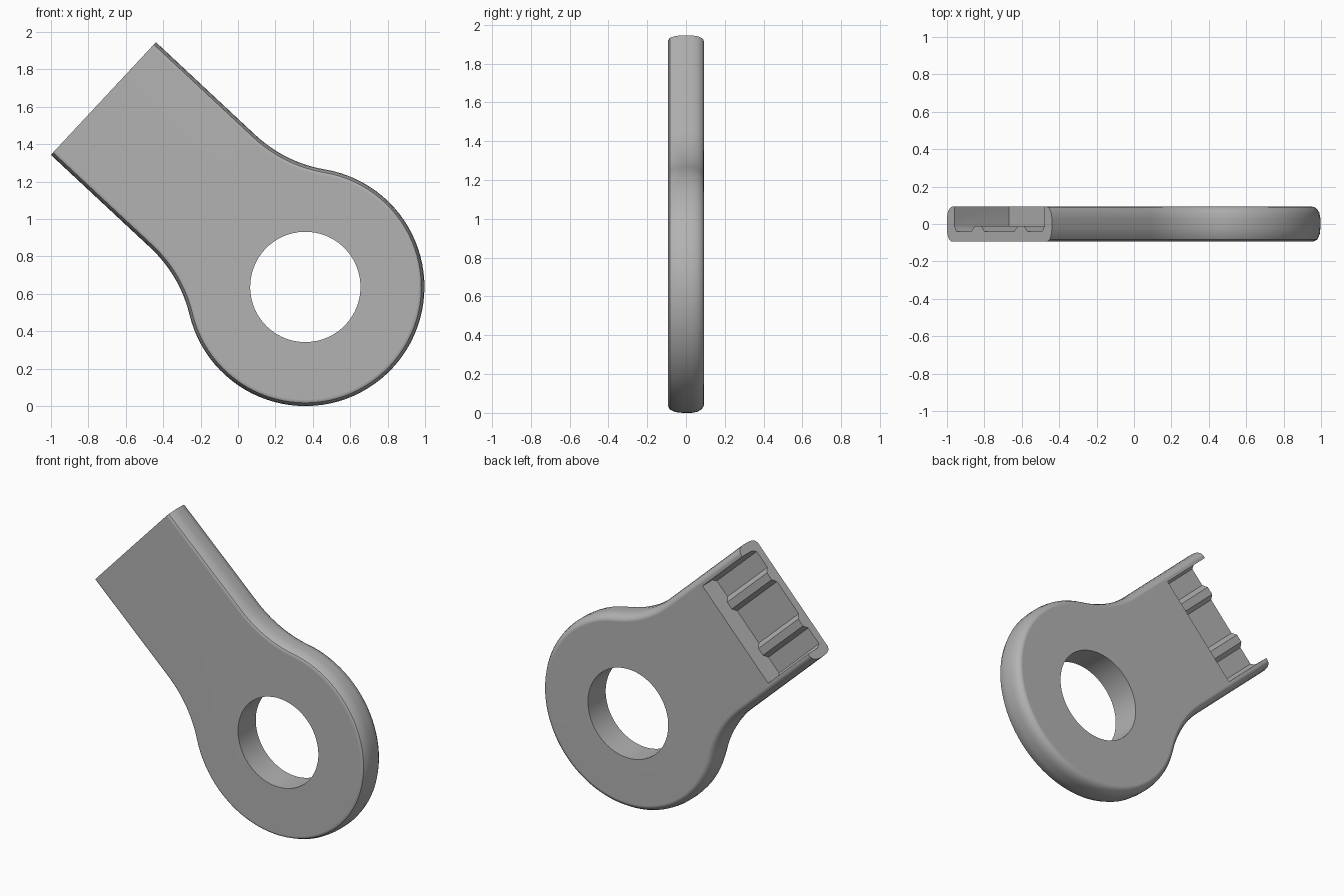
import bpy, bmesh, math
from mathutils import Vector

cube = bpy.data.objects.get("Cube")
if cube:
    bpy.data.objects.remove(cube, do_unlink=True)

# Main dimensions: u runs from the eye towards the strap end, v across it
RING, HOLE, HALF, END, FILLET = 0.637, 0.295, 0.412, 1.477, 0.72
RECESS = 1.077
CENTRE = Vector((0.36, 0, RING))
U = Vector((-0.731, 0, 0.682))
V = Vector((0.682, 0, 0.731))
Y = Vector((0, 1, 0))


def place(u, v, y):
    return CENTRE + U * u + V * v + Y * y


grey = bpy.data.materials.new("plain_grey")
grey.use_nodes = True
colour = (0.45, 0.45, 0.45, 1)
grey.diffuse_color = colour
grey.node_tree.nodes["Principled BSDF"].inputs["Base Color"].default_value = colour


def loft(name, loops):
    """Closed solid through equal-length loops of points."""
    bm = bmesh.new()
    rings = [[bm.verts.new(p) for p in loop] for loop in loops]
    for a, b in zip(rings, rings[1:]):
        for i in range(len(a)):
            j = (i + 1) % len(a)
            bm.faces.new((a[i], a[j], b[j], b[i]))
    bm.faces.new(rings[0])
    bm.faces.new(rings[-1])
    bmesh.ops.recalc_face_normals(bm, faces=bm.faces)
    mesh = bpy.data.meshes.new(name)
    bm.to_mesh(mesh)
    bm.free()
    mesh.materials.append(grey)
    ob = bpy.data.objects.new(name, mesh)
    bpy.context.collection.objects.link(ob)
    return ob


def outline(inset):
    """Round eye, concave neck and straight strap, moved in by inset."""
    ring, fillet, half = RING - inset, FILLET + inset, HALF - inset
    neck_v = HALF + FILLET
    neck_u = math.sqrt((RING + FILLET) ** 2 - neck_v ** 2)
    tangent = math.atan2(neck_v, neck_u)
    side = []
    for i in range(33):
        a = math.pi + (tangent - math.pi) * i / 32
        side.append((ring * math.cos(a), ring * math.sin(a)))
    for i in range(1, 13):
        a = math.pi + tangent + (math.pi / 2 - tangent) * i / 12
        side.append((neck_u + fillet * math.cos(a), neck_v + fillet * math.sin(a)))
    side.append((END, half))
    return side + [(u, -v) for u, v in reversed(side[1:])]


# Body: rounded edge section as (depth, inset)
edge = [(-0.093, 0.035), (-0.083, 0.017), (-0.055, 0.004), (-0.02, 0),
        (0.03, 0), (0.06, 0.006), (0.08, 0.018), (0.09, 0.032), (0.093, 0.045)]
body = loft("lug_body", [[place(u, v, y) for u, v in outline(inset)]
                         for y, inset in edge])

# Round hole through the eye
circle = [(HOLE * math.cos(math.tau * i / 64), HOLE * math.sin(math.tau * i / 64))
          for i in range(64)]
hole = loft("hole_cutter", [[place(u, v, y) for u, v in circle] for y in (-0.3, 0.3)])

# Open recess in the back of the strap, leaving two ribs on its floor
section = [(0.353, 0.3), (0.353, -0.01), (0.335, -0.04), (0.22, -0.04),
           (0.193, -0.01), (0.143, -0.01), (0.117, -0.04)]
section += [(-v, y) for v, y in reversed(section)]
recess = loft("recess_cutter", [[place(u, v, y) for v, y in section]
                                for u in (RECESS, END + 0.2)])

bpy.ops.object.select_all(action='DESELECT')
bpy.context.view_layer.objects.active = body
body.select_set(True)
for cutter in (hole, recess):
    mod = body.modifiers.new("cut", 'BOOLEAN')
    mod.operation = 'DIFFERENCE'
    mod.solver = 'EXACT'
    mod.object = cutter
    bpy.ops.object.modifier_apply(modifier=mod.name)
    bpy.data.objects.remove(cutter, do_unlink=True)

# Smooth rounded edges, with crisp cuts and flat faces
bpy.ops.object.shade_smooth_by_angle(angle=math.radians(32))
flat = body.modifiers.new("flat_faces", 'WEIGHTED_NORMAL')
flat.keep_sharp = True
